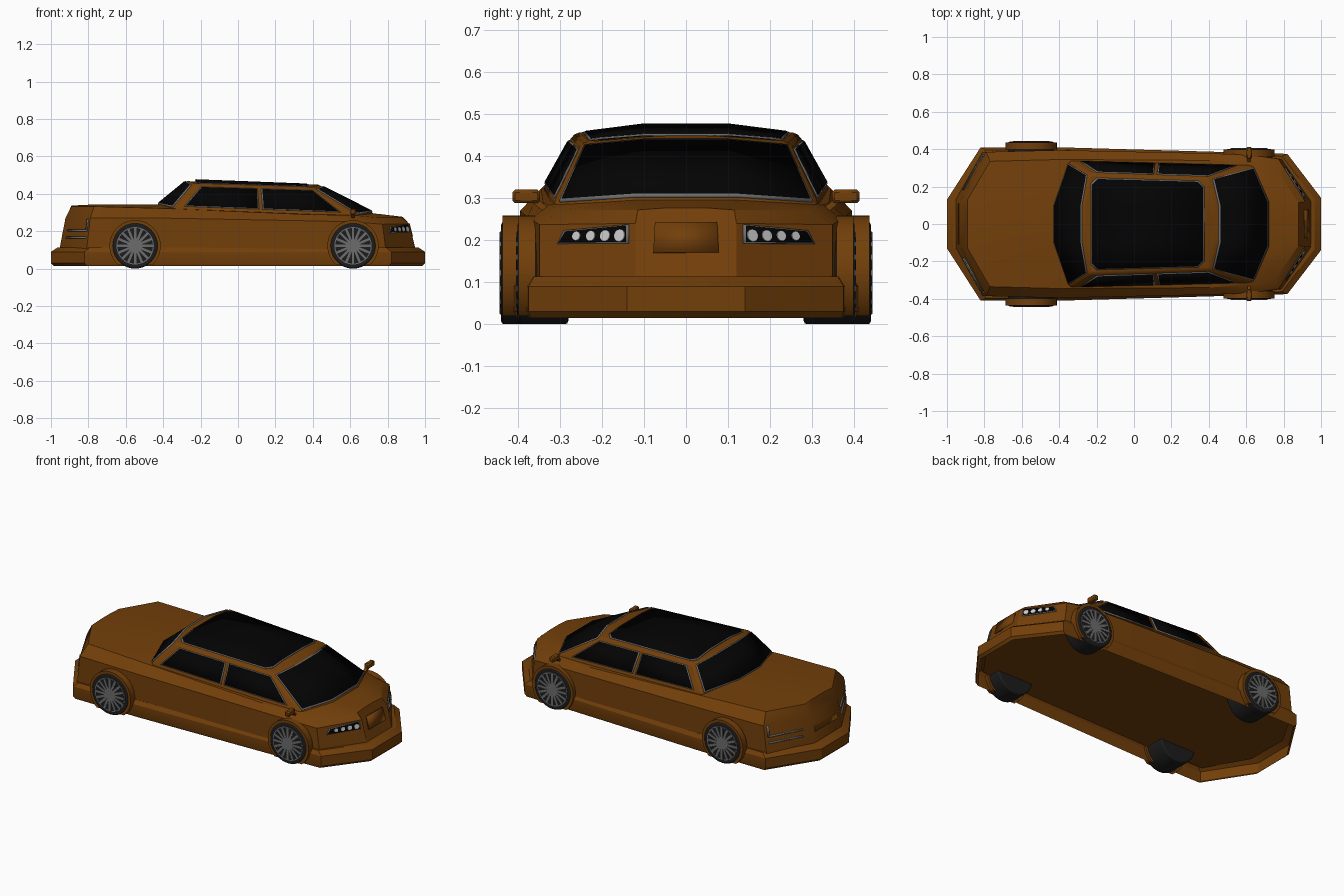
import bpy, bmesh, math
from mathutils import Vector, Matrix

if "Cube" in bpy.data.objects:
    bpy.data.objects.remove(bpy.data.objects["Cube"])


def mat(name, c):
    m = bpy.data.materials.new(name)
    m.diffuse_color = (*c, 1)
    m.use_nodes = True
    m.node_tree.nodes["Principled BSDF"].inputs["Base Color"].default_value = m.diffuse_color
    return m


PAINT = mat("paint", (0.17, 0.05, 0.003))
GLASS = mat("glass", (0.001, 0.001, 0.001))
RUBBER = mat("rubber", (0.012, 0.012, 0.012))
METAL = mat("metal", (0.15, 0.15, 0.15))
LENS = mat("lens", (0.6, 0.6, 0.6))


def finish(name, bm, m):
    bmesh.ops.recalc_face_normals(bm, faces=bm.faces)
    me = bpy.data.meshes.new(name)
    bm.to_mesh(me)
    bm.free()
    me.materials.append(m)
    ob = bpy.data.objects.new(name, me)
    bpy.context.collection.objects.link(ob)
    return ob


def bevel(ob, w, seg=2):
    b = ob.modifiers.new("bevel", 'BEVEL')
    b.width, b.segments, b.limit_method = w, seg, 'ANGLE'
    b.angle_limit = math.radians(25)


def mirror_y(ob):
    ob.modifiers.new("mirror", 'MIRROR').use_axis = (False, True, False)


def loft(name, rings, m, cap_start=True, cap_end=True):
    bm = bmesh.new()
    vs = [[bm.verts.new(p) for p in r] for r in rings]
    n = len(rings[0])
    for a, b in zip(vs, vs[1:]):
        for i in range(n):
            bm.faces.new((a[i], a[(i + 1) % n], b[(i + 1) % n], b[i]))
    if cap_start:
        bm.faces.new(vs[0])
    if cap_end:
        bm.faces.new(vs[-1])
    return finish(name, bm, m)


def both(half):
    """Complete a half outline with its reflection in y."""
    return half + [(x, -y, z) for x, y, z in reversed(half)]


def panel(name, lo, hi, m, off, mir=False):
    """Thin sheet between two polylines, standing proud of the surface by off."""
    bm = bmesh.new()
    a = [bm.verts.new(p) for p in lo]
    b = [bm.verts.new(p) for p in hi]
    for i in range(len(a) - 1):
        bm.faces.new((a[i], a[i + 1], b[i + 1], b[i]))
    ob = finish(name, bm, m)
    if mir:
        mirror_y(ob)
    s = ob.modifiers.new("thick", 'SOLIDIFY')
    s.thickness, s.offset = off * 2, 0
    return ob


def box(name, size, loc, m, rot=Matrix.Identity(4)):
    bm = bmesh.new()
    bmesh.ops.create_cube(bm, size=1, matrix=Matrix.Translation(loc) @ rot @ Matrix.Diagonal((*size, 1)))
    return finish(name, bm, m)


def disc_y(name, r, x, y0, y1, z, m, seg=40, floor=None):
    """Solid cylinder along y, optionally cut flat at the bottom."""
    bm = bmesh.new()
    mx = Matrix.Translation((x, (y0 + y1) / 2, z)) @ Matrix.Rotation(math.pi / 2, 4, 'X')
    bmesh.ops.create_cone(bm, cap_ends=True, segments=seg, radius1=r, radius2=r, depth=y1 - y0, matrix=mx)
    if floor is not None:
        g = bm.verts[:] + bm.edges[:] + bm.faces[:]
        bmesh.ops.bisect_plane(bm, geom=g, plane_co=(0, 0, floor), plane_no=(0, 0, -1), clear_outer=True)
    ob = finish(name, bm, m)
    mirror_y(ob)
    return ob


# Lower skirt and bumpers, an open ring around the raised floor
plan = [(-1, .13), (-.82, .41), (-.4, .41), (.82, .375), (1, .14)]
loft("skirt", [both([(x * s, y * s, z) for x, y in plan])
               for z, s in ((.015, .985), (.03, 1), (.09, 1), (.113, .965), (.113, .92))],
     PAINT, False, False)

# Main body: x low, x top, half width, shoulder z, top half width, edge z, centre z
sections = [(-.955, -.89, .13, .27, .13, .333, .337),
            (-.81, -.77, .385, .27, .335, .332, .343),
            (-.40, -.40, .395, .27, .345, .322, .343),
            (.40, .40, .378, .255, .34, .288, .31),
            (.62, .62, .37, .25, .325, .285, .305),
            (.79, .755, .348, .237, .30, .272, .292),
            (.95, .88, .12, .24, .115, .272, .277)]
loft("body", [both([(xb, w, .1), ((xb + xt) / 2, w, zs), (xt, wt, ze), (xt, wt * .4, zc)])
              for xb, xt, w, zs, wt, ze, zc in sections], PAINT)

# Cabin
base = [(-.43, .1, .34), (-.345, .34, .325), (.64, .315, .287), (.725, .12, .3)]
roof = [(-.265, .1, .475), (-.24, .268, .455), (.40, .245, .435), (.43, .1, .449)]
bevel(loft("cabin", [both([(x, y, z - .04) for x, y, z in base]), both(base), both(roof)],
           PAINT, cap_start=False), .014)


def lerp(a, b, t):
    return Vector(a).lerp(Vector(b), t)


def bil(q, u, v):
    return lerp(lerp(q[0], q[1], u), lerp(q[3], q[2], u), v)


def flip(p):
    return (p[0], -p[1], p[2])


def screen(name, c, d, ct, dt, lift):
    """Three-facet window across the car, with a metal trim behind."""
    lo = [c, d, flip(d), flip(c)]
    hi = [ct, dt, flip(dt), flip(ct)]
    for nm, g, m, off in ((name, 0, GLASS, lift), (name + "_trim", .025, METAL, lift - .002)):
        a = [lerp(p, q, .05 - g) for p, q in zip(lo, hi)]
        b = [lerp(q, p, .1 - g) for p, q in zip(lo, hi)]
        for r in (a, b):
            r[0], r[3] = lerp(r[0], r[1], .09 - g), lerp(r[3], r[2], .09 - g)
        panel(nm, a, b, m, off)


screen("windscreen", base[2], base[3], roof[2], roof[3], .006)
screen("rear_window", base[1], base[0], roof[1], roof[0], .008)

# Roof glass
for nm, g, m, off in (("roof_glass", 0, GLASS, .004), ("roof_trim", .006, METAL, .0025)):
    rows = []
    for x, ye in ((-.225, .24), (.37, .225)):
        t = (x + .255) / .67
        zc, ze = .475 - .026 * t, .455 - .02 * t
        ye += g
        z = zc + (ze - zc) * (ye - .1) / .155
        x += g if x > 0 else -g
        rows.append([(x - math.copysign(.03, x), ye, z), (x, ye - .03, z + .004), (x, .1, zc),
                     (x, -.1, zc), (x, .03 - ye, z + .004), (x - math.copysign(.03, x), -ye, z)])
    panel(nm, rows[0], rows[1], m, off)

# Side windows
side = [base[1], base[2], roof[2], roof[1]]
for nm, (a, b, c, d) in (("rear_door_window", (.06, .462, .515, .09)),
                         ("front_door_window", (.497, .915, .945, .558))):
    for sfx, g, m, off in (("", 0, GLASS, .006), ("_trim", .008, METAL, .004)):
        panel(nm + sfx, [bil(side, a - g, .1 - g * 3), bil(side, b + g, .1 - g * 3)],
              [bil(side, d - g, .85 + g * 3), bil(side, c + g, .85 + g * 3)], m, off, True)

# Headlights on the front corner facets
front = [(.95, .12, .1), (.79, .348, .1), (.7725, .348, .237), (.915, .12, .24)]
for nm, g, m, off in (("headlight", 0, GLASS, .006), ("headlight_trim", .02, METAL, .004)):
    panel(nm, [bil(front, .09 - g, .68 - g), bil(front, .79 + g, .68 - g)],
          [bil(front, .09 - g, .96 + g), bil(front, .72 + g, .87 + g)], m, off, True)
nrm = Vector((.83, .56, .15)).to_track_quat('Z', 'Y').to_matrix().to_4x4()
for i, u in enumerate((.15, .3, .45, .6)):
    bm = bmesh.new()
    r = .015 - .0013 * i
    bmesh.ops.create_cone(bm, cap_ends=True, segments=16, radius1=r, radius2=r, depth=.018,
                          matrix=Matrix.Translation(bil(front, u, .79)) @ nrm)
    mirror_y(finish(f"headlight_lens_{i}", bm, LENS))

# Tail light strips on the rear corner facets
rear = [(-.955, .13, .1), (-.81, .385, .1), (-.79, .385, .27), (-.922, .13, .27)]
for nm, u0, u1, v0, v1 in (("tail_strip_upper", .2, .93, .58, .63), ("tail_strip_lower", .2, .93, .36, .41),
                           ("tail_strip_upright", .9, .94, .6, .98)):
    panel(nm, [bil(rear, u0, v0), bil(rear, u1, v0)], [bil(rear, u0, v1), bil(rear, u1, v1)],
          METAL, .005, True)

# Plain nose and tail panels
panel("nose_panel", [(.932, -.078, .17), (.932, .078, .17)], [(.914, -.074, .242), (.914, .074, .242)], PAINT, .004)
panel("tail_panel", [(-.938, -.11, .17), (-.938, .11, .17)], [(-.919, -.11, .262), (-.919, .11, .262)], PAINT, .004)

# Door mirrors
mirror_housing = box("mirror_housing", (.03, .065, .032), (.615, .38, .304), PAINT)
mirror_y(mirror_housing)
bevel(mirror_housing, .006, 1)
mirror_y(box("mirror_stalk", (.018, .06, .014), (.615, .345, .282), PAINT, Matrix.Rotation(.7, 4, 'X')))

# Wheels with arches
for end, x, y in (("front", .615, .398), ("rear", -.55, .437)):
    z = .122
    disc_y(end + "_arch", .137, x, y - .04, y, z, PAINT, floor=.02)
    bevel(disc_y(end + "_tyre", .122, x, .28, y + .003, z, RUBBER), .008)
    disc_y(end + "_rim", .1, x, y - .02, y + .0045, z, METAL)
    disc_y(end + "_rim_well", .095, x, y - .02, y + .005, z, RUBBER)
    disc_y(end + "_hub", .02, x, y - .02, y + .007, z, METAL, 16)
    bm = bmesh.new()
    for i in range(16):
        mx = (Matrix.Translation((x, y + .005, z)) @ Matrix.Rotation(i * math.pi / 8, 4, 'Y')
              @ Matrix.Translation((.056, 0, 0)) @ Matrix.Diagonal((.084, .004, .013, 1)))
        bmesh.ops.create_cube(bm, size=1, matrix=mx)
    mirror_y(finish(end + "_spokes", bm, METAL))

# Soft shading with crisp edges
bpy.ops.object.select_all(action='SELECT')
bpy.context.view_layer.objects.active = bpy.data.objects["body"]
bpy.ops.object.shade_smooth_by_angle(angle=math.radians(30))
